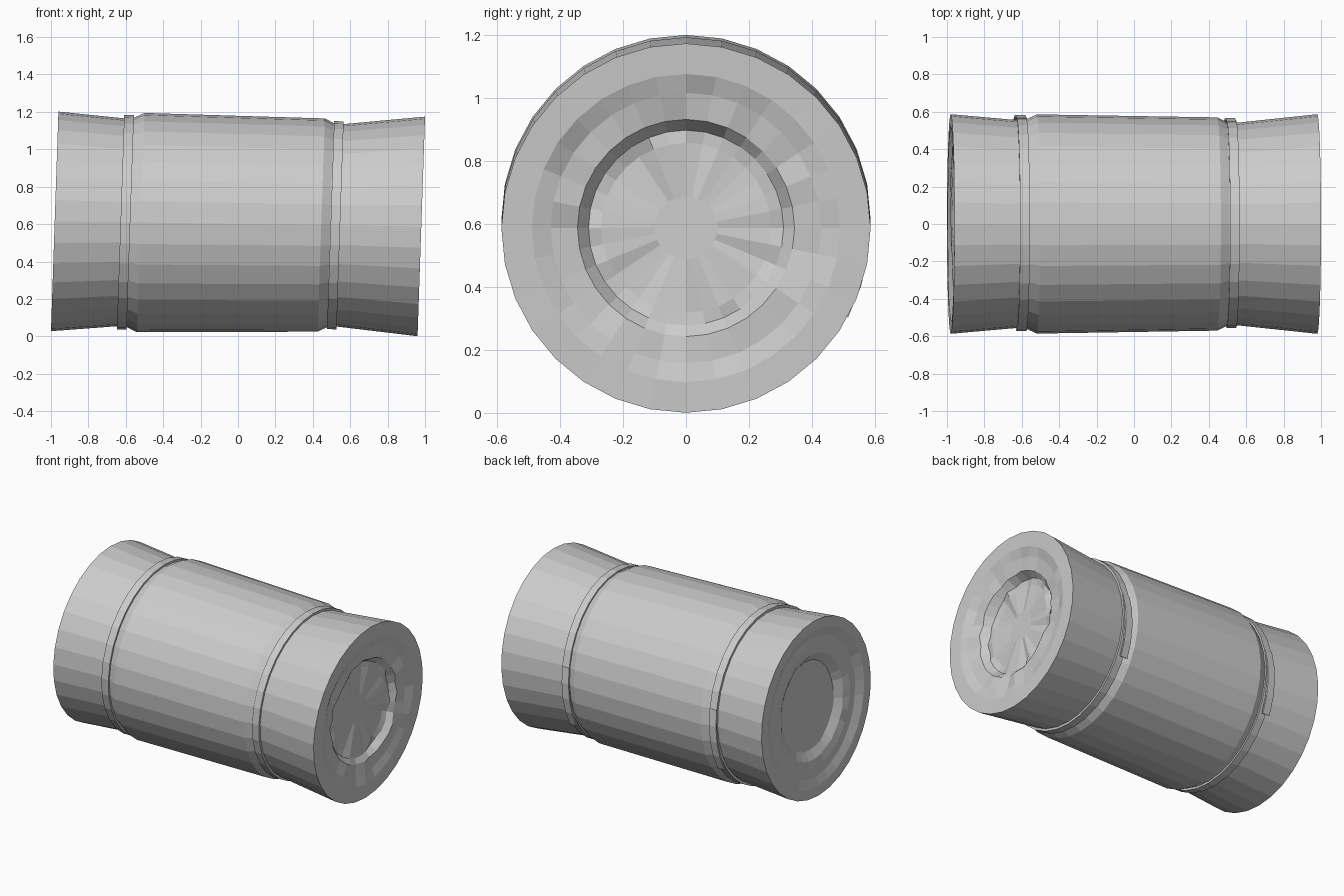
import bpy, bmesh, math, random

if "Cube" in bpy.data.objects:
    bpy.data.objects.remove(bpy.data.objects["Cube"])

random.seed(4)
SIDES = 32


def place(x, r, a):
    """Point on the slightly leaning roll: x along axis, radius, angle (0 = back, 90 = up)."""
    dz = r * math.sin(a)
    return (x + 0.034 * dz, r * math.cos(a), 0.601 - 0.0138 * x + dz)


def finish(bm, name):
    bmesh.ops.recalc_face_normals(bm, faces=bm.faces)
    mesh = bpy.data.meshes.new(name)
    bm.to_mesh(mesh)
    bm.free()
    ob = bpy.data.objects.new(name, mesh)
    bpy.context.collection.objects.link(ob)
    return ob


def bridge(bm, a, b):
    for i in range(len(a)):
        j = (i + 1) % len(a)
        bm.faces.new((a[i], a[j], b[j], b[i]))


def ring(bm, x, r, wobble=None):
    out = []
    for i in range(SIDES):
        a = 2 * math.pi * i / SIDES
        dx = wobble(a) if wobble else 0
        out.append(bm.verts.new(place(x + dx, r, a)))
    return out


# Coiled ends: rings from rim to centre as (radius, depth, unevenness)
RIGHT_END = [(0.49, 0.002, 0.002), (0.43, 0.022, 0.012), (0.345, 0.036, 0.012),
             (0.31, 0.078, 0.014), (0.27, 0.085, 0.014), (0.10, 0.090, 0)]
LEFT_END = [(0.52, 0.002, 0.001), (0.46, 0.028, 0.003), (0.40, 0.026, 0.004),
            (0.345, 0.038, 0.005), (0.29, 0.075, 0.004), (0.10, 0.080, 0)]


def end_rings(bm, side, end):
    rings = []
    for r, depth, rough in end:
        def wobble(a):
            # recess is deepest towards the upper front part of the coil
            lean = 0.85 + 0.25 * r / 0.3 * math.cos(a - math.radians(125))
            d = depth * lean + random.uniform(-rough, rough)
            return -side * max(d, 0.0)
        rings.append(ring(bm, side * 0.98, r, wobble))
    return rings


# Roll: waisted cloth between the straps, flared ends, coiled end faces
bm = bmesh.new()
profile = [(-0.98, 0.587), (-0.63, 0.556), (-0.575, 0.560), (-0.52, 0.586),
           (0.445, 0.570), (0.493, 0.546), (0.545, 0.541), (0.98, 0.587)]
left = end_rings(bm, -1, LEFT_END)
right = end_rings(bm, 1, RIGHT_END)
rings = left[::-1] + [ring(bm, x, r) for x, r in profile] + right
for a, b in zip(rings, rings[1:]):
    bridge(bm, a, b)
bm.faces.new(rings[0])
bm.faces.new(rings[-1])
finish(bm, "bedroll")


def strap(x0, x1, r, name):
    """Closed band around the roll."""
    bm = bmesh.new()
    section = [(x0, r - 0.025), (x0, r), (x1, r), (x1, r - 0.025)]
    loops = [ring(bm, x, rr) for x, rr in section]
    for a, b in zip(loops, loops[1:] + loops[:1]):
        bridge(bm, a, b)
    finish(bm, name)


def strap_tail(x0, x1, r, name):
    """Loose strap end overlapping the band low on the back."""
    bm = bmesh.new()
    loops = []
    steps = 4
    for k in range(steps + 1):
        t = k / steps
        a = math.radians(11.25 - 42 * t)
        rr = r + 0.004 + 0.022 * t
        s = -0.003 - 0.009 * t
        loops.append([bm.verts.new(place(x + s, q, a)) for x, q in
                      ((x0, rr - 0.012), (x0, rr), (x1, rr), (x1, rr - 0.012))])
    for a, b in zip(loops, loops[1:]):
        bridge(bm, a, b)
    bm.faces.new(loops[0])
    bm.faces.new(loops[-1])
    finish(bm, name)


# Two straps with loose tails
for label, x0, x1, r in (("left", -0.628, -0.576, 0.573), ("right", 0.495, 0.546, 0.556)):
    strap(x0, x1, r, label + "_strap")
    strap_tail(x0, x1, r, label + "_strap_tail")
